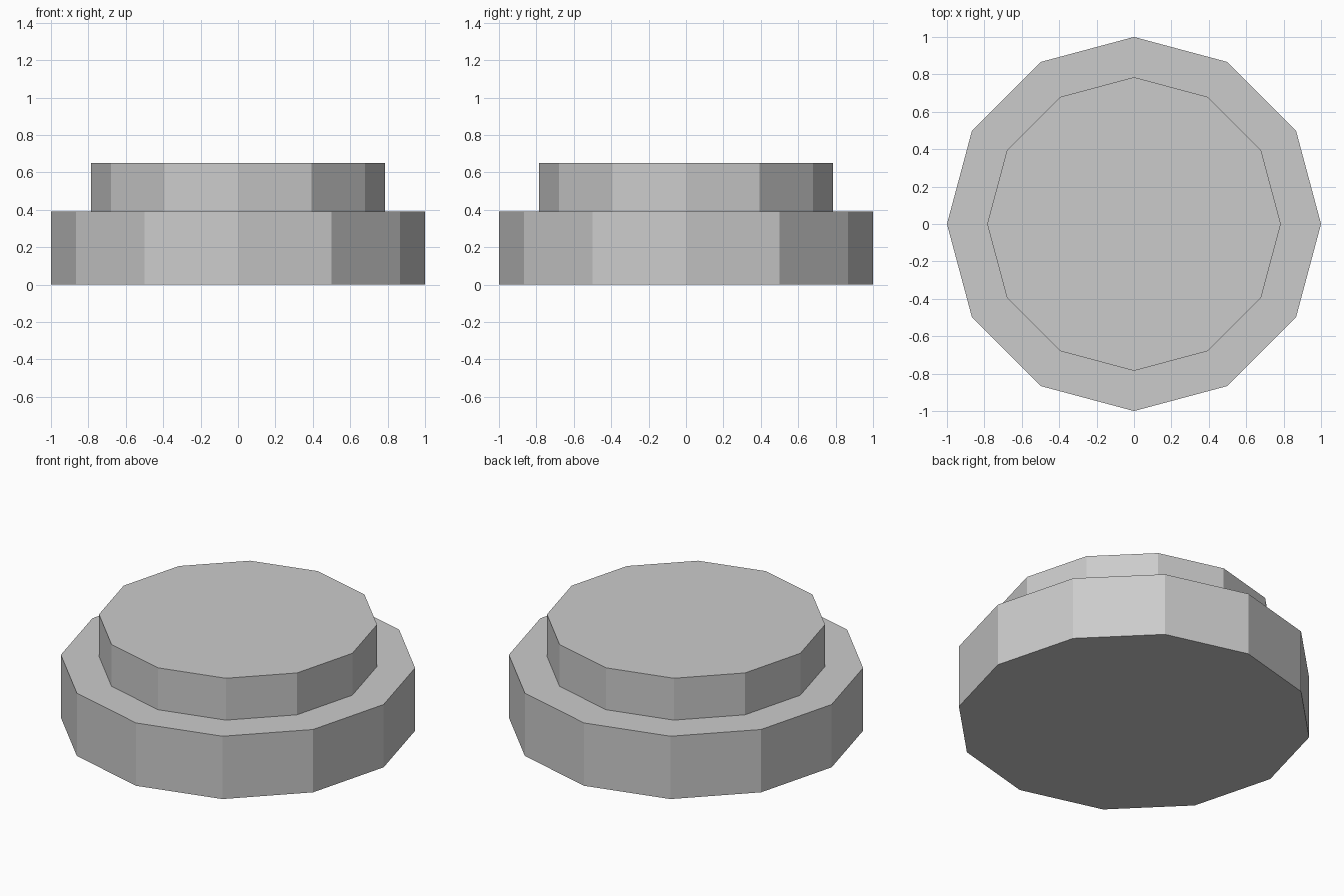
import bpy, bmesh
from math import cos, sin, pi

if "Cube" in bpy.data.objects:
    bpy.data.objects.remove(bpy.data.objects["Cube"])

SIDES = 12
# Stepped profile: (radius, height) from bottom to top
PROFILE = [(1.0, 0.0), (1.0, 0.39), (0.785, 0.39), (0.785, 0.65)]

bm = bmesh.new()
rings = [[bm.verts.new((r * cos(2 * pi * i / SIDES), r * sin(2 * pi * i / SIDES), z))
          for i in range(SIDES)] for r, z in PROFILE]

# Side walls and the ledge
for lower, upper in zip(rings, rings[1:]):
    for i in range(SIDES):
        j = (i + 1) % SIDES
        bm.faces.new((lower[i], lower[j], upper[j], upper[i]))

# Bottom and top caps
bm.faces.new(rings[0][::-1])
bm.faces.new(rings[-1])

mesh = bpy.data.meshes.new("stepped_disc")
bm.to_mesh(mesh)
bm.free()
bpy.context.collection.objects.link(bpy.data.objects.new("stepped_disc", mesh))
